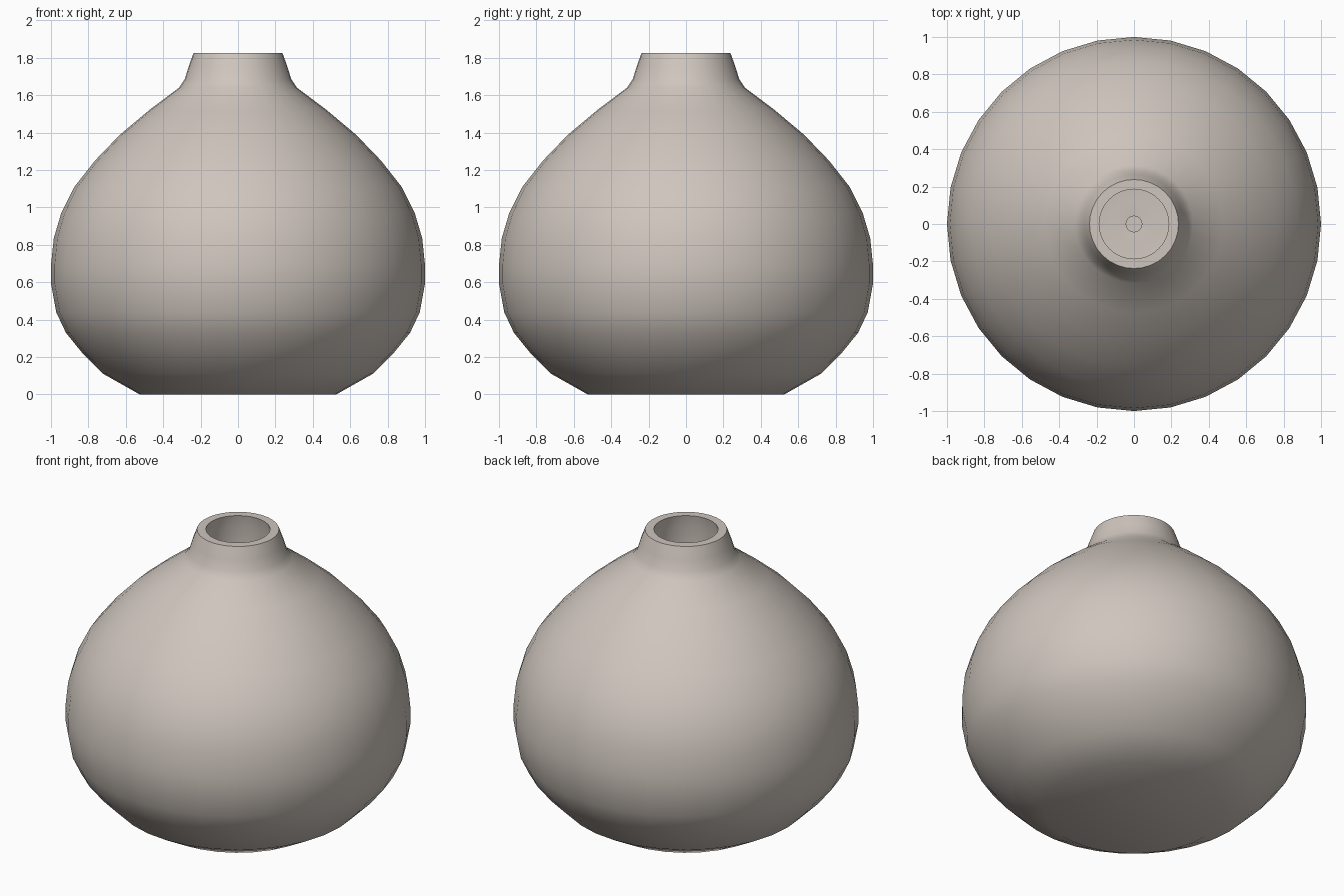
import bpy, bmesh, math

if "Cube" in bpy.data.objects:
    bpy.data.objects.remove(bpy.data.objects["Cube"])

SEGMENTS = 32

# Outer silhouette as (radius, height), bottom to rim
outer = [(0.525, 0), (0.72, 0.11), (0.835, 0.225), (0.92, 0.33), (0.972, 0.44),
         (1.0, 0.595), (1.0, 0.69), (0.985, 0.835), (0.945, 0.97), (0.875, 1.11),
         (0.765, 1.25), (0.63, 1.39), (0.475, 1.52), (0.315, 1.64),
         (0.285, 1.685), (0.265, 1.75), (0.238, 1.825)]

# Hollow inside, rim down to a small dimple in the floor
inner = [(0.186, 1.825), (0.2, 1.75), (0.2, 1.63), (0.44, 1.48), (0.59, 1.35),
         (0.72, 1.22), (0.83, 1.08), (0.895, 0.95), (0.935, 0.83), (0.95, 0.69),
         (0.95, 0.595), (0.92, 0.45), (0.87, 0.35), (0.79, 0.255), (0.69, 0.15),
         (0.51, 0.05), (0.12, 0.05), (0.042, 0.045), (0.042, 0.01)]


def lathe(name, profile, material):
    """Spin a profile round z and cap both ends."""
    bm = bmesh.new()
    rings = [[bm.verts.new((r * math.cos(math.tau * i / SEGMENTS),
                            r * math.sin(math.tau * i / SEGMENTS), z))
              for i in range(SEGMENTS)] for r, z in profile]
    for a, b in zip(rings, rings[1:]):
        for i in range(SEGMENTS):
            j = (i + 1) % SEGMENTS
            bm.faces.new((a[i], a[j], b[j], b[i]))
    bm.faces.new(rings[0][::-1])
    bm.faces.new(rings[-1])
    bmesh.ops.recalc_face_normals(bm, faces=bm.faces[:])
    mesh = bpy.data.meshes.new(name)
    bm.to_mesh(mesh)
    bm.free()
    mesh.materials.append(material)
    obj = bpy.data.objects.new(name, mesh)
    bpy.context.collection.objects.link(obj)
    return obj


clay = bpy.data.materials.new("pale clay")
clay.diffuse_color = (0.62, 0.56, 0.51, 1)
clay.use_nodes = True
clay.node_tree.nodes["Principled BSDF"].inputs["Base Color"].default_value = clay.diffuse_color

# Vase body, neck and hollow in one turned shape
vase = lathe("vase", outer + inner, clay)
bpy.context.view_layer.objects.active = vase
vase.select_set(True)
bpy.ops.object.shade_smooth_by_angle(angle=math.radians(50))
